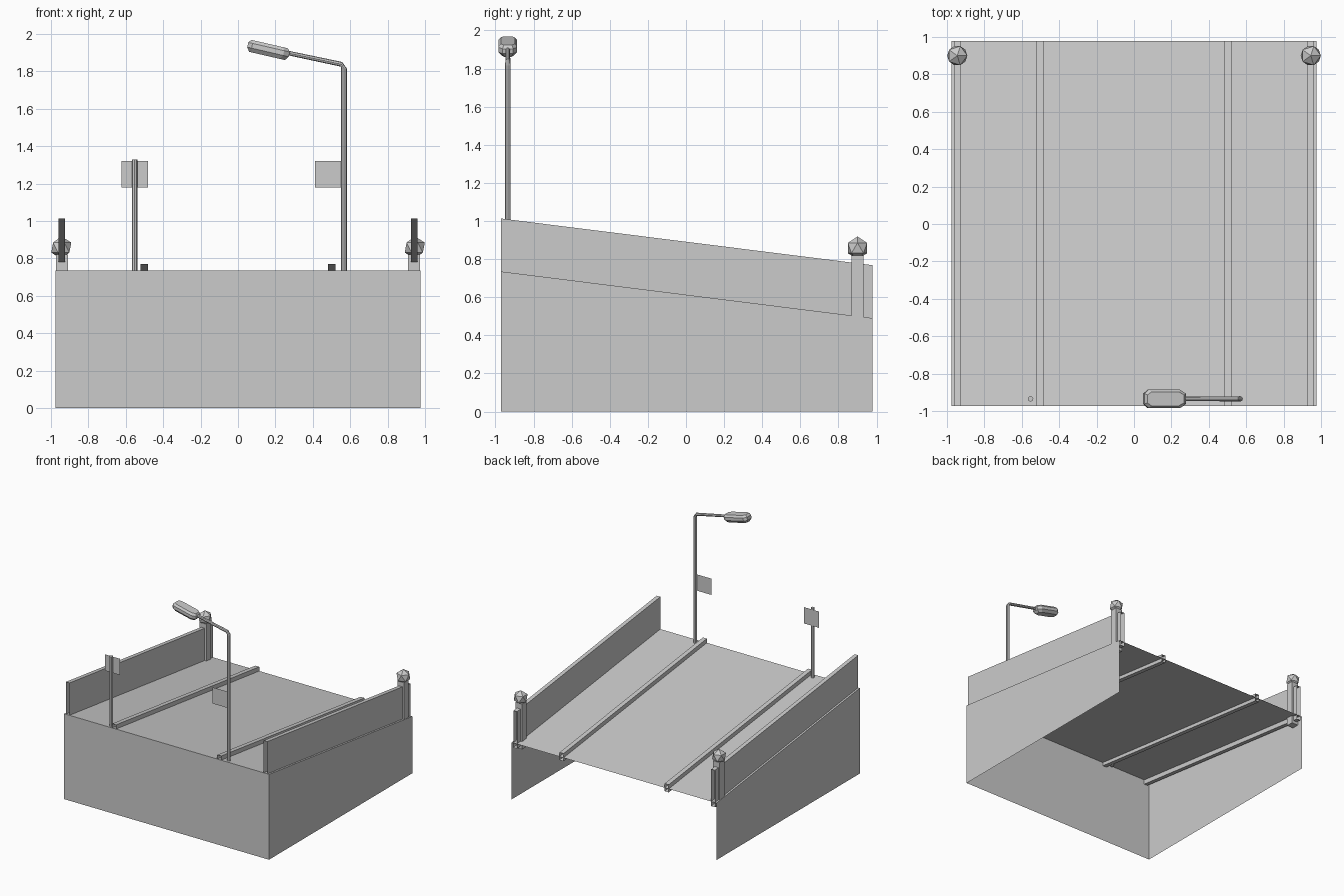
import bpy, bmesh
from math import cos, sin, pi, radians
from mathutils import Vector

if "Cube" in bpy.data.objects:
    bpy.data.objects.remove(bpy.data.objects["Cube"])

Y0, Y1 = -0.972, 0.978      # front and back of the ramp
W = 0.976                   # half width


def deck_z(y):
    return 0.735 + (0.49 - 0.735) * (y - Y0) / (Y1 - Y0)


def make(name, verts, faces, fix=True):
    me = bpy.data.meshes.new(name)
    bm = bmesh.new()
    vs = [bm.verts.new(v) for v in verts]
    for f in faces:
        bm.faces.new([vs[i] for i in f])
    if fix:
        bmesh.ops.recalc_face_normals(bm, faces=bm.faces[:])
    bm.to_mesh(me)
    bm.free()
    ob = bpy.data.objects.new(name, me)
    bpy.context.collection.objects.link(ob)
    return ob


def loft(name, rings, caps=True):
    n = len(rings[0])
    verts = [v for r in rings for v in r]
    faces = [(k * n + i, k * n + (i + 1) % n, (k + 1) * n + (i + 1) % n, (k + 1) * n + i)
             for k in range(len(rings) - 1) for i in range(n)]
    if caps:
        faces += [list(range(n)), list(range((len(rings) - 1) * n, len(rings) * n))]
    return make(name, verts, faces)


def rail(name, x0, x1, up, down):
    # open-ended box tube following the slope
    rings = []
    for y in (Y0, Y1):
        z = deck_z(y)
        rings.append([(x0, y, z - down), (x1, y, z - down), (x1, y, z + up), (x0, y, z + up)])
    return loft(name, rings, caps=False)


def tube(name, path, y, radii, n=8):
    # round pipe along a path in the xz plane
    pts = [Vector((x, 0, z)) for x, z in path]
    rings = []
    for i, p in enumerate(pts):
        t = (pts[min(i + 1, len(pts) - 1)] - pts[max(i - 1, 0)]).normalized()
        side = Vector((t.z, 0, -t.x))
        rings.append([p + radii[i] * (side * cos(2 * pi * k / n) + Vector((0, sin(2 * pi * k / n), 0)))
                      + Vector((0, y, 0)) for k in range(n)])
    return loft(name, rings)


def panel(name, x0, x1, y, z0, z1):
    return make(name, [(x0, y, z0), (x1, y, z0), (x1, y, z1), (x0, y, z1)], [(0, 1, 2, 3)], False)


# sloped deck and open-backed, open-bottomed walls
zf, zb = deck_z(Y0), deck_z(Y1)
make("ramp_deck", [(-W, Y0, zf), (W, Y0, zf), (W, Y1, zb), (-W, Y1, zb)], [(0, 1, 2, 3)], False)
make("ramp_walls",
     [(-W, Y1, 0), (-W, Y0, 0), (W, Y0, 0), (W, Y1, 0),
      (-W, Y1, zb), (-W, Y0, zf), (W, Y0, zf), (W, Y1, zb)],
     [(0, 1, 5, 4), (1, 2, 6, 5), (2, 3, 7, 6)], False)

for s, side in ((-1, "left"), (1, "right")):
    # side parapet and curb
    rail(side + "_parapet", *sorted((s * 0.925, s * 0.96)), 0.278, 0.04)
    rail(side + "_curb", *sorted((s * 0.482, s * 0.52)), 0.036, 0.03)
    # end pillar
    a, b = sorted((s * 0.91, s * 0.973))
    loft(side + "_pillar", [[(a, 0.868, z), (b, 0.868, z), (b, 0.932, z), (a, 0.932, z)]
                            for z in (0.43, 0.82)])
    # faceted ball on the pillar
    bpy.ops.mesh.primitive_ico_sphere_add(subdivisions=1, radius=0.06, location=(s * 0.945, 0.9, 0.858))
    bpy.context.object.name = side + "_pillar_ball"

# sign post with sign panel
PY = -0.935
tube("sign_post", [(-0.553, 0.71), (-0.553, 1.33)], PY, [0.015] * 2)
panel("sign_panel", -0.622, -0.48, PY + 0.016, 1.18, 1.32)

# street lamp pole with bent arm and its sign
tube("lamp_pole", [(0.567, 0.71), (0.567, 1.815), (0.553, 1.838), (0.26, 1.9)], PY,
     [0.015, 0.015, 0.013, 0.012])
panel("lamp_sign_panel", 0.412, 0.56, PY, 1.18, 1.32)

# tilted lamp head, stacked outlines
half = [(-0.112, 0.028), (-0.088, 0.049), (0.085, 0.049), (0.116, 0.028)]
outline = half + [(u, -v) for u, v in reversed(half)]
ang = radians(-13)
rings = []
for h, su, sv in ((-0.034, 0.86, 0.62), (-0.012, 1, 1), (0.014, 1, 1), (0.031, 0.88, 0.75)):
    rings.append([(0.161 + u * su * cos(ang) - h * sin(ang), PY + v * sv,
                   1.916 + u * su * sin(ang) + h * cos(ang)) for u, v in outline])
loft("lamp_head", rings)
